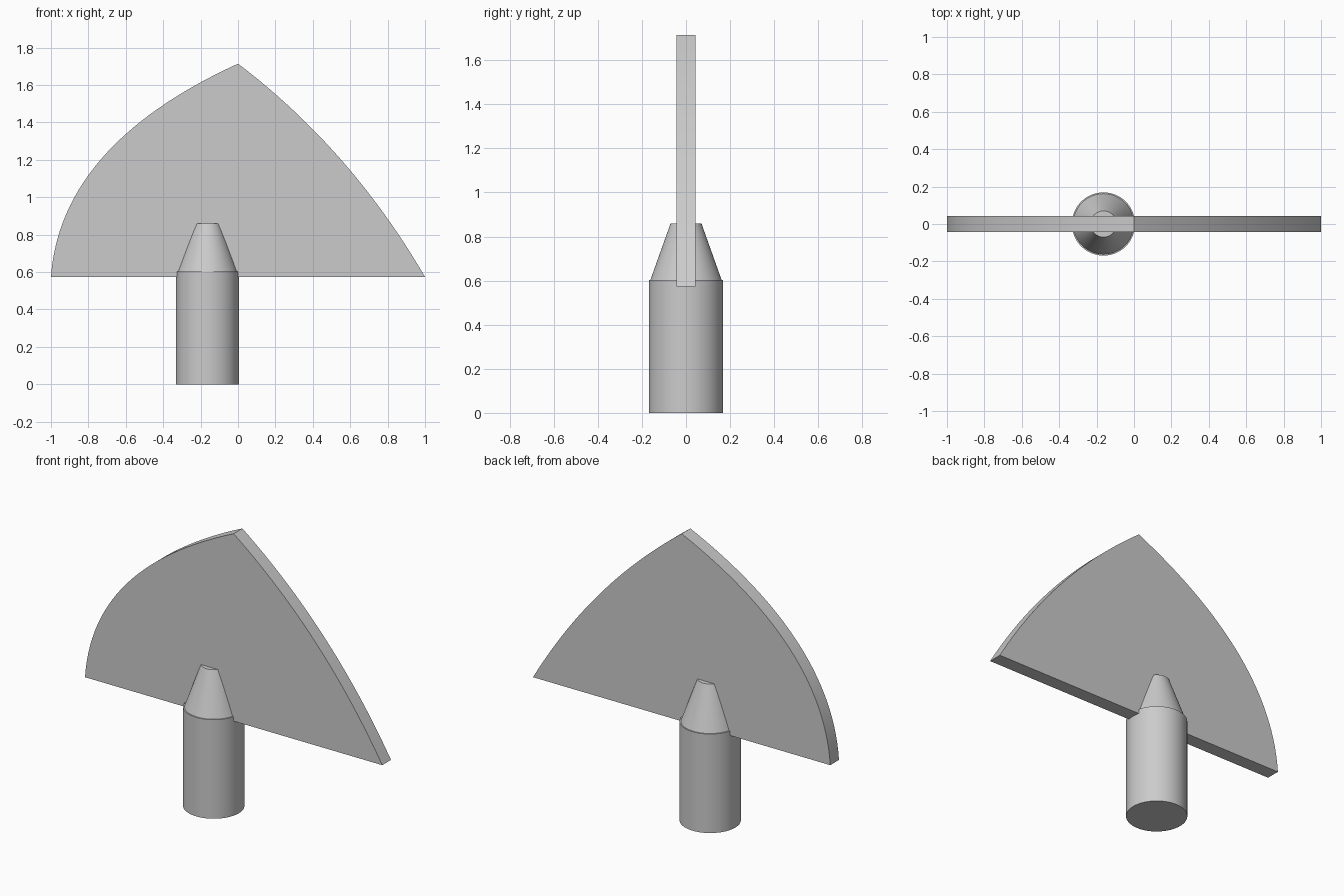
import bpy, bmesh
from mathutils import Vector

cube = bpy.data.objects.get("Cube")
if cube:
    bpy.data.objects.remove(cube, do_unlink=True)

grey = bpy.data.materials.new("plain grey")
grey.use_nodes = True
colour = (0.6, 0.6, 0.6, 1)
grey.diffuse_color = colour
grey.node_tree.nodes["Principled BSDF"].inputs["Base Color"].default_value = colour


def finish(obj, name):
    obj.name = name
    obj.data.materials.append(grey)
    bpy.ops.object.select_all(action='DESELECT')
    obj.select_set(True)
    bpy.context.view_layer.objects.active = obj
    bpy.ops.object.shade_smooth_by_angle(angle=0.6)


def frustum(name, r1, r2, z1, z2):
    bpy.ops.mesh.primitive_cone_add(vertices=64, radius1=r1, radius2=r2, depth=z2 - z1,
                                    location=(-0.163, 0, (z1 + z2) / 2))
    finish(bpy.context.object, name)


def arc(a, c, b, steps=28):
    # Quadratic curve from a to b, pulled towards c
    a, b, c = Vector(a), Vector(b), Vector(c)
    ts = [i / steps for i in range(steps + 1)]
    return [a * (1 - t) ** 2 + c * 2 * t * (1 - t) + b * t * t for t in ts]


# Handle and tapered collar
frustum("handle", 0.169, 0.169, 0, 0.602)
frustum("collar", 0.162, 0.07, 0.602, 0.86)

# Flat blade: two curved edges meeting in a point over a straight base
left, tip, right = (-1, 0.574), (0, 1.714), (1, 0.574)
outline = arc(left, (-0.95, 1.28), tip) + arc(tip, (0.6, 1.26), right)[1:]
half = 0.042
bm = bmesh.new()
face = bm.faces.new([bm.verts.new((p.x, -half, p.y)) for p in outline])
result = bmesh.ops.extrude_face_region(bm, geom=[face])
moved = [g for g in result["geom"] if isinstance(g, bmesh.types.BMVert)]
bmesh.ops.translate(bm, verts=moved, vec=(0, 2 * half, 0))
bmesh.ops.recalc_face_normals(bm, faces=bm.faces)
mesh = bpy.data.meshes.new("blade")
bm.to_mesh(mesh)
bm.free()
blade = bpy.data.objects.new("blade", mesh)
bpy.context.collection.objects.link(blade)
finish(blade, "blade")
